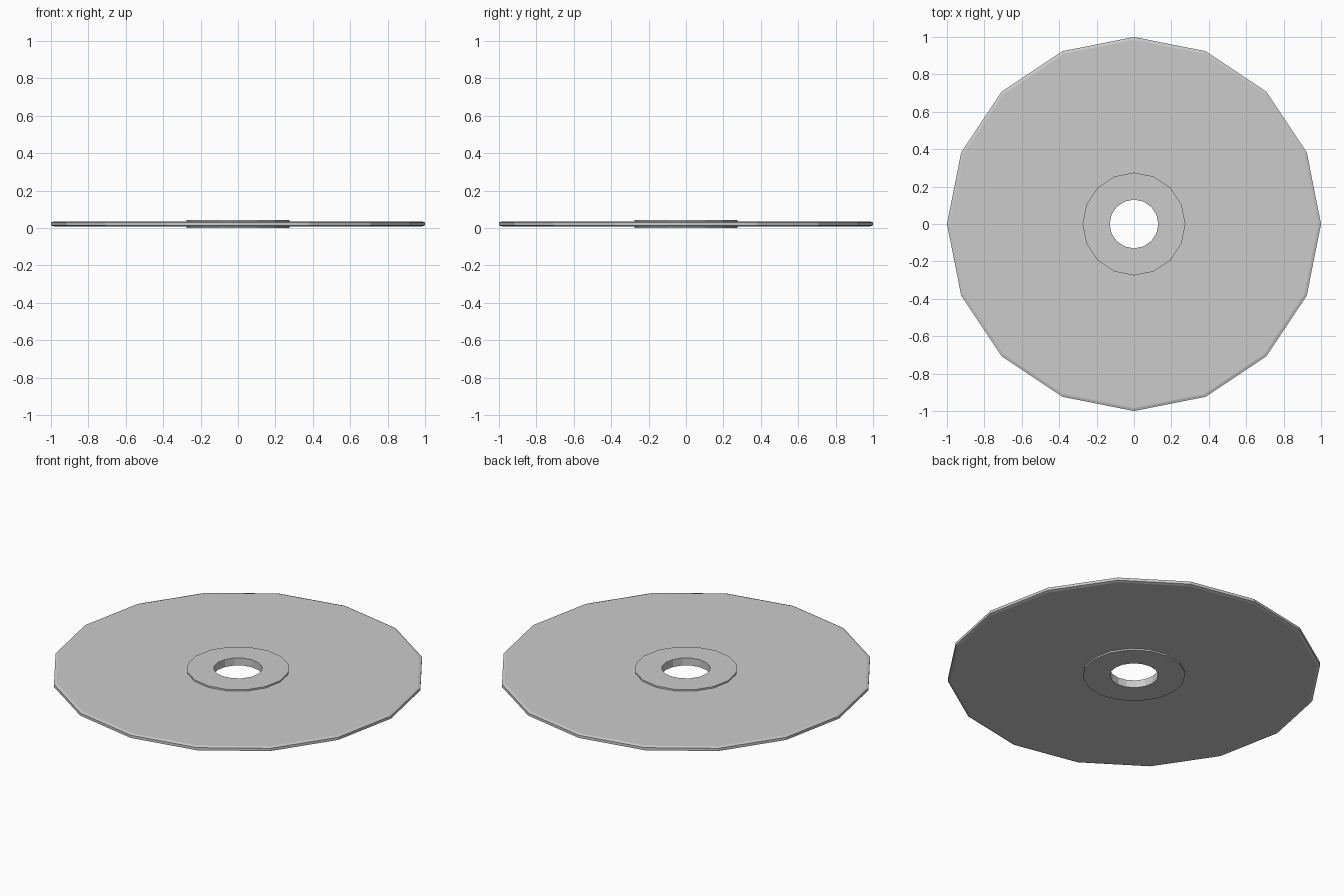
import bpy, bmesh, math

if "Cube" in bpy.data.objects:
    bpy.data.objects.remove(bpy.data.objects["Cube"])

SIDES = 16

def lathe(name, profile):
    """Revolve a closed (radius, z) profile into a flat-shaded ring."""
    bm = bmesh.new()
    rings = []
    for i in range(SIDES):
        a = 2 * math.pi * i / SIDES
        rings.append([bm.verts.new((r * math.cos(a), r * math.sin(a), z)) for r, z in profile])
    n = len(profile)
    for i in range(SIDES):
        p, q = rings[i], rings[(i + 1) % SIDES]
        for j in range(n):
            k = (j + 1) % n
            bm.faces.new((p[j], q[j], q[k], p[k]))
    bmesh.ops.recalc_face_normals(bm, faces=bm.faces)
    mesh = bpy.data.meshes.new(name)
    bm.to_mesh(mesh)
    bm.free()
    ob = bpy.data.objects.new(name, mesh)
    bpy.context.collection.objects.link(ob)
    return ob

# Plate with chamfered rim and raised hub on both faces, around a centre bore
MID, HUB, PLATE, RIM = 0.022, 0.022, 0.013, 0.008
upper = [(0.13, HUB), (0.275, HUB), (0.275, PLATE), (0.985, PLATE), (1.0, RIM)]
profile = [(r, MID + h) for r, h in upper] + [(r, MID - h) for r, h in reversed(upper)]
lathe("weight_plate_disc", profile)
